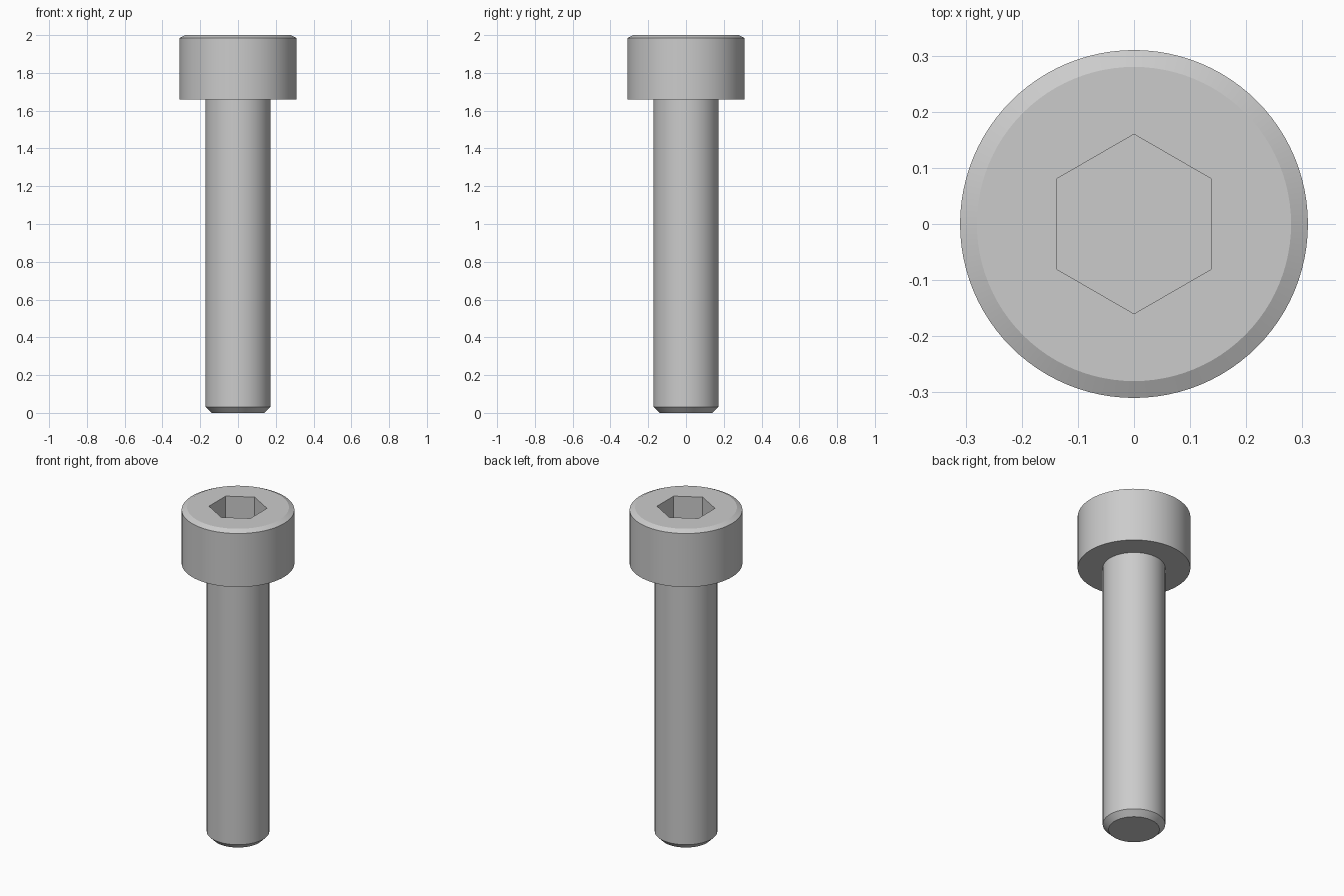
import bpy
import bmesh
import math

SEGMENTS = 96

cube = bpy.data.objects.get("Cube")
if cube:
    bpy.data.objects.remove(cube, do_unlink=True)

# Plain steel grey
steel = bpy.data.materials.new("steel_grey")
steel.use_nodes = True
steel.diffuse_color = (0.6, 0.6, 0.6, 1)
steel.node_tree.nodes["Principled BSDF"].inputs["Base Color"].default_value = (0.6, 0.6, 0.6, 1)


def ring(bm, radius, z, sides, turn=0.0):
    """Closed loop of vertices around the z axis."""
    step = 2 * math.pi / sides
    return [bm.verts.new((radius * math.cos(i * step + turn),
                          radius * math.sin(i * step + turn), z))
            for i in range(sides)]


def wall(bm, lower, upper):
    """Quads joining two loops of equal size."""
    n = len(lower)
    for i in range(n):
        j = (i + 1) % n
        bm.faces.new((lower[i], lower[j], upper[j], upper[i]))


def loop_edges(bm, loop):
    return [bm.edges.get((loop[i - 1], loop[i])) for i in range(len(loop))]


bm = bmesh.new()

# Shaft with chamfered tip, then the head with chamfered rim
profile = [(0.14, 0), (0.172, 0.032), (0.172, 1.66),
           (0.31, 1.66), (0.31, 1.985), (0.28, 2)]
rings = [ring(bm, r, z, SEGMENTS) for r, z in profile]
for lower, upper in zip(rings, rings[1:]):
    wall(bm, lower, upper)
bm.faces.new(list(reversed(rings[0])))

# Hexagonal socket, corners pointing front and back
socket_top = ring(bm, 0.16, 2, 6, math.pi / 6)
socket_floor = ring(bm, 0.16, 1.83, 6, math.pi / 6)
wall(bm, socket_top, socket_floor)
bm.faces.new(socket_floor)

# Flat top between rim and socket
bmesh.ops.triangle_fill(bm, use_beauty=True, normal=(0, 0, 1),
                        edges=loop_edges(bm, rings[-1]) + loop_edges(bm, socket_top))
bmesh.ops.recalc_face_normals(bm, faces=bm.faces[:])

mesh = bpy.data.meshes.new("socket_head_bolt")
bm.to_mesh(mesh)
bm.free()
mesh.materials.append(steel)
bolt = bpy.data.objects.new("socket_head_bolt", mesh)
bpy.context.collection.objects.link(bolt)

# Smooth round sides, crisp chamfers and socket
bpy.ops.object.select_all(action="DESELECT")
bolt.select_set(True)
bpy.context.view_layer.objects.active = bolt
bpy.ops.object.shade_smooth_by_angle(angle=math.radians(20))
